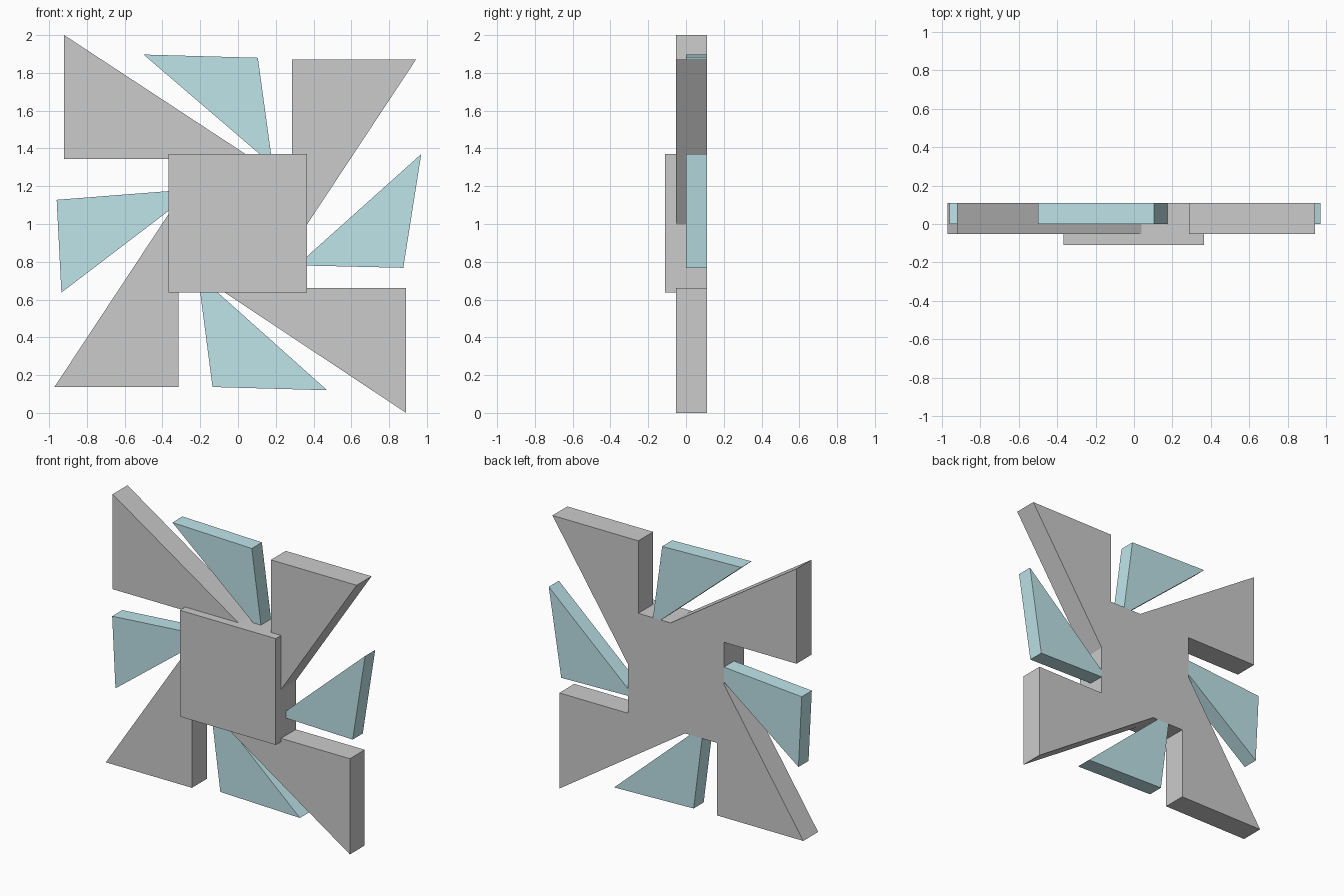
import bpy
import bmesh

if "Cube" in bpy.data.objects:
    bpy.data.objects.remove(bpy.data.objects["Cube"])

BACK = 0.11


def plate(name, outline, front, material=None):
    """Extrude an x-z outline from the front y to the shared back plane."""
    bm = bmesh.new()
    face = bm.faces.new([bm.verts.new((x, front, z)) for x, z in outline])
    new = bmesh.ops.extrude_face_region(bm, geom=[face])["geom"]
    verts = [v for v in new if isinstance(v, bmesh.types.BMVert)]
    bmesh.ops.translate(bm, verts=verts, vec=(0, BACK - front, 0))
    bmesh.ops.recalc_face_normals(bm, faces=bm.faces)
    mesh = bpy.data.meshes.new(name)
    bm.to_mesh(mesh)
    bm.free()
    obj = bpy.data.objects.new(name, mesh)
    bpy.context.collection.objects.link(obj)
    if material:
        mesh.materials.append(material)
    return obj


blue = bpy.data.materials.new("pale_blue")
blue.diffuse_color = (0.52, 0.78, 0.82, 1)
blue.use_nodes = True
blue.node_tree.nodes["Principled BSDF"].inputs["Base Color"].default_value = blue.diffuse_color

# Square hub, proud of the blades at the front and flush at the back
L, R, B, T = -0.367, 0.365, 0.637, 1.37
plate("hub", [(L, B), (R, B), (R, T), (L, T)], -0.11)

# Large grey blades, trimmed where they meet the hub
large_blades = {
    "upper_left": [(-0.92, 2.0), (-0.92, 1.345), (L, 1.345), (L, T), (0.04, T)],
    "upper_right": [(0.287, 1.87), (0.287, T), (R, T), (R, 0.997), (0.942, 1.87)],
    "lower_right": [(0.89, 0.0), (0.89, 0.66), (R, 0.66), (R, B), (-0.07, B)],
    "lower_left": [(-0.972, 0.137), (-0.315, 0.137), (-0.315, B), (L, B), (L, 1.053)],
}
for side, outline in large_blades.items():
    plate("large_blade_" + side, outline, -0.052)

# Small blue blades, thinner and set towards the back
small_blades = {
    "top": [(-0.5, 1.897), (0.105, 1.88), (0.175, T), (0.115, T)],
    "right": [(0.97, 1.37), (0.875, 0.768), (R, 0.78), (R, 0.828)],
    "bottom": [(0.472, 0.12), (-0.135, 0.137), (-0.2, B), (-0.107, B)],
    "left": [(-0.935, 0.637), (-0.96, 1.128), (L, 1.174), (L, 1.07)],
}
for side, outline in small_blades.items():
    plate("small_blade_" + side, outline, 0.0, blue)
